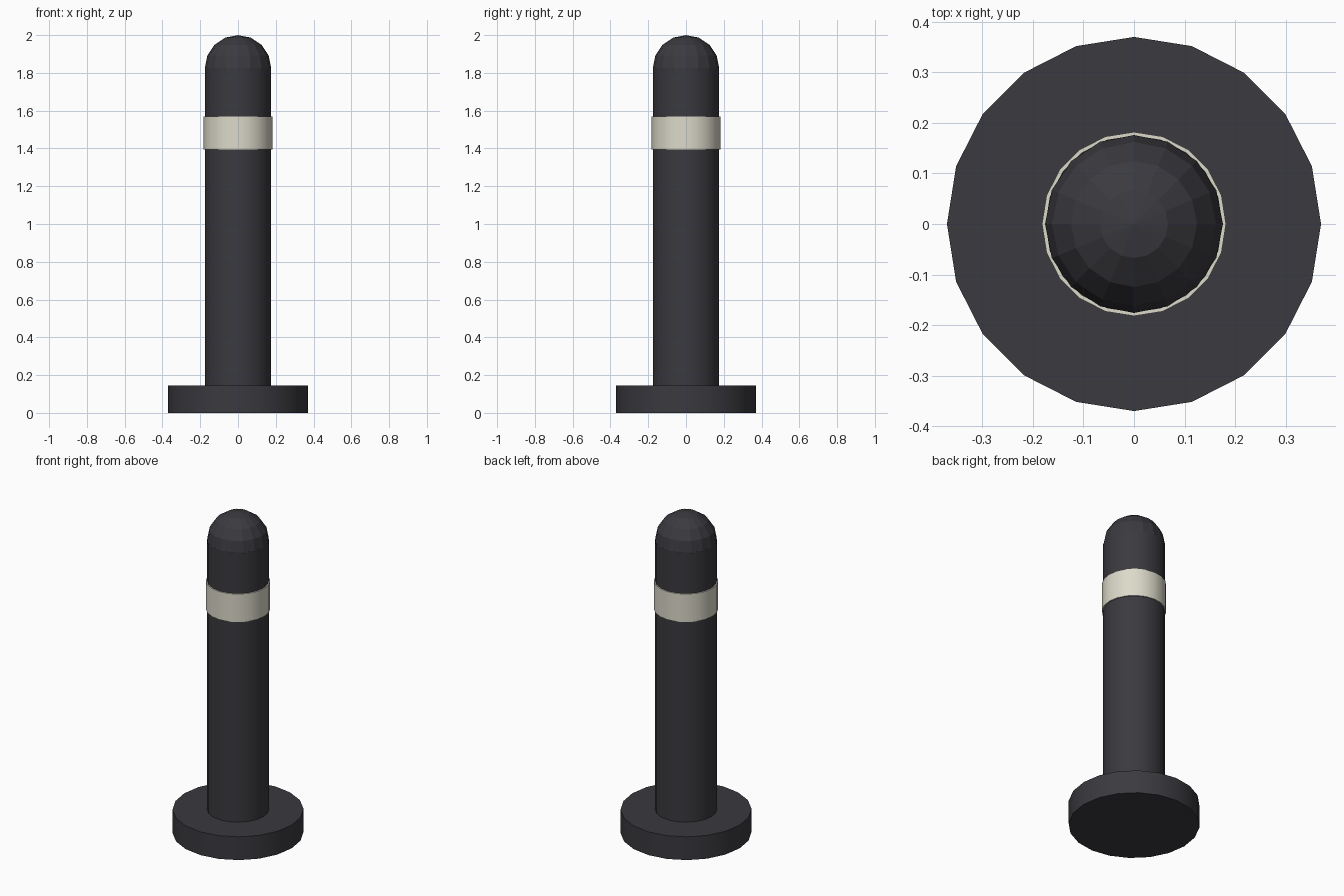
import bpy
import math

cube = bpy.data.objects.get("Cube")
if cube:
    bpy.data.objects.remove(cube, do_unlink=True)


def material(name, colour):
    mat = bpy.data.materials.new(name)
    mat.use_nodes = True
    mat.diffuse_color = colour
    mat.node_tree.nodes["Principled BSDF"].inputs["Base Color"].default_value = colour
    return mat


def drum(name, radius, bottom, top, mat):
    """Twenty-sided cylinder with smooth sides and crisp rims."""
    bpy.ops.mesh.primitive_cylinder_add(
        vertices=20, radius=radius, depth=top - bottom,
        location=(0, 0, (bottom + top) / 2))
    obj = bpy.context.object
    obj.name = name
    obj.data.materials.append(mat)
    bpy.ops.object.shade_smooth_by_angle(angle=math.radians(40))
    return obj


charcoal = material("charcoal", (0.042, 0.042, 0.050, 1))
cream = material("cream", (0.72, 0.70, 0.59, 1))

# Foot, post and reflective band
drum("base_plate", 0.37, 0, 0.145, charcoal)
drum("post", 0.175, 0.145, 1.825, charcoal)
drum("reflective_band", 0.182, 1.395, 1.57, cream)

# Faceted rounded cap, sunk halfway into the post
bpy.ops.mesh.primitive_uv_sphere_add(
    segments=16, ring_count=8, radius=0.176, location=(0, 0, 1.824))
cap = bpy.context.object
cap.name = "domed_cap"
cap.data.materials.append(charcoal)
